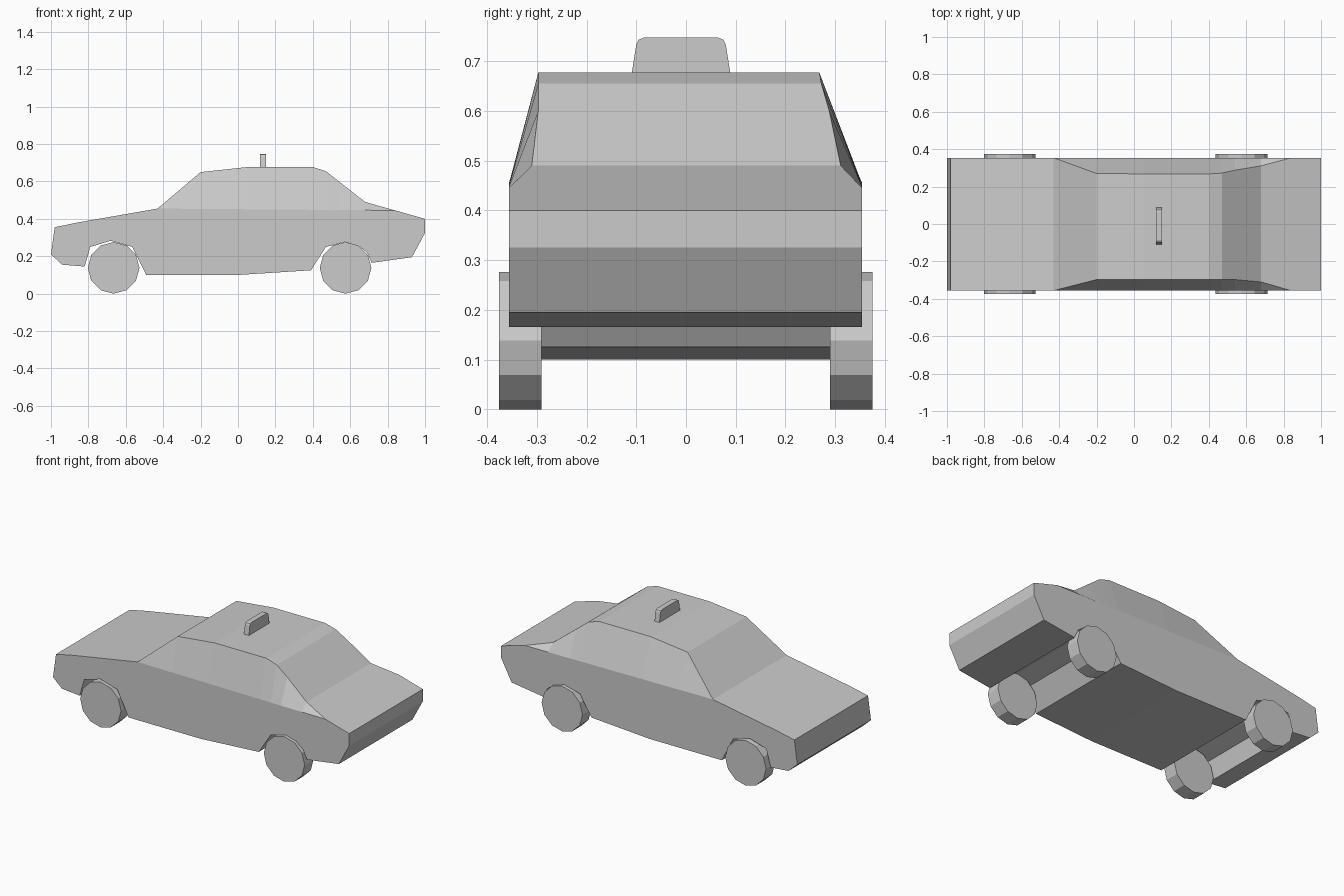
import bpy, bmesh, math

cube = bpy.data.objects.get("Cube")
if cube:
    bpy.data.objects.remove(cube, do_unlink=True)

# Single flat paint
paint = bpy.data.materials.new("plain_grey")
paint.use_nodes = True
GREY = (0.6, 0.6, 0.6, 1)
paint.diffuse_color = GREY
paint.node_tree.nodes["Principled BSDF"].inputs["Base Color"].default_value = GREY


def finish(bm, name):
    """Turn a bmesh into a named, flat shaded object."""
    bmesh.ops.recalc_face_normals(bm, faces=bm.faces)
    mesh = bpy.data.meshes.new(name)
    bm.to_mesh(mesh)
    bm.free()
    mesh.materials.append(paint)
    obj = bpy.data.objects.new(name, mesh)
    bpy.context.collection.objects.link(obj)
    return obj


def bridge(bm, a, b):
    """Skin two matching closed loops of vertices."""
    for i in range(len(a)):
        j = (i + 1) % len(a)
        bm.faces.new((a[i], a[j], b[j], b[i]))


# Car body: cabin outline as x, z, near y, far y
NEAR, FAR = -0.356, 0.354
cabin = [
    (-0.43, 0.455, NEAR, FAR), (-0.2, 0.65, -0.297, 0.27),
    (0.05, 0.677, -0.297, 0.268), (0.4, 0.677, -0.297, 0.268),
    (0.47, 0.655, -0.297, 0.272), (0.54, 0.6, -0.297, 0.288),
    (0.68, 0.49, -0.31, 0.311), (0.84, 0.445, NEAR, FAR),
]
# Tail, underside with both wheel arches, nose and hood
lower = [
    (1, 0.4), (1, 0.325), (0.93, 0.195), (0.715, 0.165), (0.69, 0.22),
    (0.645, 0.255), (0.575, 0.277), (0.47, 0.25), (0.39, 0.125),
    (0, 0.1), (-0.49, 0.1), (-0.565, 0.25), (-0.68, 0.283),
    (-0.79, 0.25), (-0.82, 0.145), (-0.94, 0.155), (-1, 0.21),
    (-0.98, 0.355), (-0.86, 0.38),
]


def belt_height(x):
    start, end = cabin[0], cabin[-1]
    t = (x - start[0]) / (end[0] - start[0])
    return start[1] + t * (end[1] - start[1])


bm = bmesh.new()
loops = []
for side, y in enumerate((NEAR, FAR)):
    top = [bm.verts.new((p[0], p[2 + side], p[1])) for p in cabin]
    low = [bm.verts.new((x, y, z)) for x, z in lower]
    mid = [bm.verts.new((p[0], y, belt_height(p[0]))) for p in cabin[1:-1]]
    belt = [top[0]] + mid + [top[-1]]
    # Upright lower side, then the leaning cabin side above the belt
    bm.faces.new(belt + low)
    for i in range(len(top) - 1):
        corners = (belt[i], belt[i + 1], top[i + 1], top[i])
        bm.faces.new(list(dict.fromkeys(corners)))
    loops.append(top + low)
bridge(bm, *loops)
finish(bm, "car_body")

# Roof sign
sign = [(-0.11, 0.67), (-0.1, 0.733), (-0.095, 0.743), (-0.085, 0.747)]
sign += [(-0.02 - y, z) for y, z in reversed(sign)]
bm = bmesh.new()
ends = [[bm.verts.new((x, y, z)) for y, z in sign] for x in (0.117, 0.15)]
bridge(bm, *ends)
for end in ends:
    bm.faces.new(end)
finish(bm, "roof_sign")

# Four twelve-sided wheels
RADIUS, WIDTH = 0.138, 0.085
for y_name, y in (("front", -0.333), ("back", 0.332)):
    for x_name, x in (("right", -0.665), ("left", 0.575)):
        bm = bmesh.new()
        bmesh.ops.create_cone(bm, cap_ends=True, segments=12, radius1=RADIUS,
                              radius2=RADIUS, depth=WIDTH)
        wheel = finish(bm, f"wheel_{y_name}_{x_name}")
        wheel.rotation_euler.x = math.pi / 2
        wheel.location = (x, y, RADIUS)
